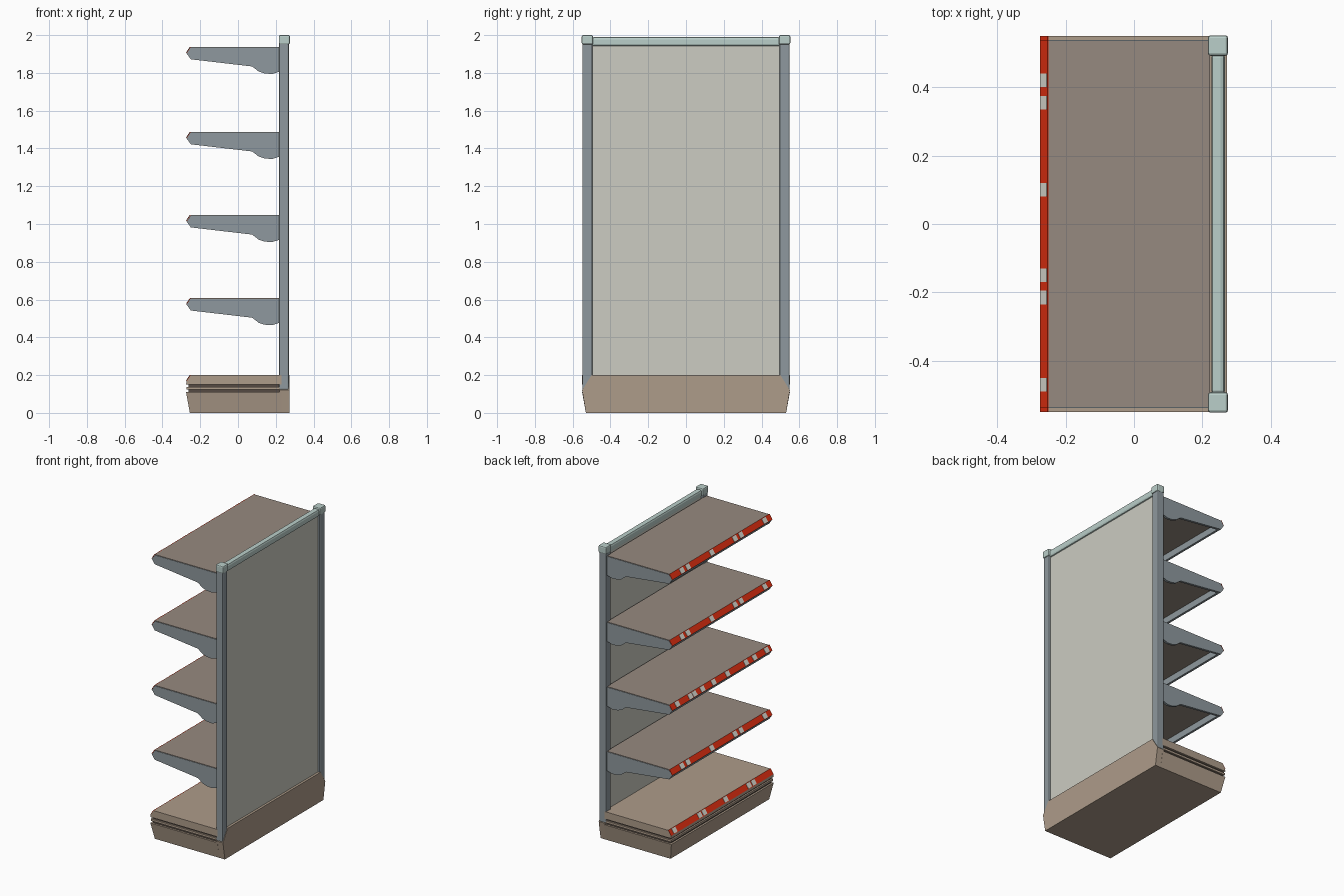
import bpy, bmesh
from mathutils import Vector

if "Cube" in bpy.data.objects:
    bpy.data.objects.remove(bpy.data.objects["Cube"])


def srgb(r, g, b):
    f = lambda c: c / 12.92 if c <= 0.04045 else ((c + 0.055) / 1.055) ** 2.4
    return (f(r), f(g), f(b), 1.0)


def material(name, *rgb):
    m = bpy.data.materials.new(name)
    m.diffuse_color = srgb(*rgb)
    m.use_nodes = True
    m.node_tree.nodes["Principled BSDF"].inputs["Base Color"].default_value = m.diffuse_color
    return m


TAN = material("tan base", 0.68, 0.61, 0.54)
BROWN = material("brown shelf", 0.59, 0.54, 0.50)
GREY = material("steel grey", 0.56, 0.60, 0.62)
PALE = material("pale green cap", 0.73, 0.81, 0.79)
PANEL = material("off white panel", 0.80, 0.80, 0.76)
RED = material("red strip", 0.90, 0.19, 0.07)
TAG = material("white tag", 0.88, 0.88, 0.84)
DARK = material("dark groove", 0.33, 0.29, 0.26)


def loft(name, rings, mat, bevel=0.0):
    """Solid through a list of equal-length point rings."""
    bm = bmesh.new()
    vs = [[bm.verts.new(p) for p in ring] for ring in rings]
    n = len(rings[0])
    for a, b in zip(vs, vs[1:]):
        for i in range(n):
            j = (i + 1) % n
            bm.faces.new((a[i], a[j], b[j], b[i]))
    bm.faces.new(vs[0])
    bm.faces.new(vs[-1])
    bmesh.ops.recalc_face_normals(bm, faces=bm.faces)
    me = bpy.data.meshes.new(name)
    bm.to_mesh(me)
    bm.free()
    me.materials.append(mat)
    ob = bpy.data.objects.new(name, me)
    bpy.context.collection.objects.link(ob)
    if bevel:
        mod = ob.modifiers.new("bevel", "BEVEL")
        mod.width, mod.segments = bevel, 2
    return ob


def extrude_y(name, profile, y0, y1, mat, z=0.0):
    """Extrude an x-z profile along y, raised by z."""
    return loft(name, [[(x, y, h + z) for x, h in profile] for y in (y0, y1)], mat)


def rect(x0, x1, y0, y1, z):
    return [(x0, y0, z), (x1, y0, z), (x1, y1, z), (x0, y1, z)]


def box(name, x0, x1, y0, y1, z0, z1, mat, bevel=0.0):
    return loft(name, [rect(x0, x1, y0, y1, z) for z in (z0, z1)], mat, bevel)


# sloping front edge, relative to a shelf top
LOW, HIGH = Vector((-0.272, -0.033)), Vector((-0.25, 0.0))
OUT = Vector((-(HIGH - LOW).y, (HIGH - LOW).x)).normalized()


def slope_plate(name, t0, t1, d0, d1, y0, y1, z, mat):
    a, b = LOW.lerp(HIGH, t0), LOW.lerp(HIGH, t1)
    pts = [a + OUT * d0, b + OUT * d0, b + OUT * d1, a + OUT * d1]
    extrude_y(name, [tuple(p) for p in pts], y0, y1, mat, z)


def label_strip(z, half, tags):
    slope_plate("price_strip", 0, 1, 0, 0.003, -half, half, z, RED)
    for y in tags:
        slope_plate("price_tag", 0.08, 0.92, 0.003, 0.005, y - 0.02, y + 0.02, z, TAG)


# base: tapered plinth, ribbed groove, top slab
loft("base_plinth", [rect(-0.255, 0.23, -0.53, 0.53, 0),
                     rect(-0.275, 0.23, -0.55, 0.55, 0.11)], TAN)
box("base_groove", -0.262, 0.22, -0.537, 0.537, 0.11, 0.155, DARK)
box("base_groove_rib", -0.273, 0.22, -0.548, 0.548, 0.124, 0.138, TAN)
extrude_y("base_top", [(-0.275, 0.15), (0.23, 0.15), (0.23, 0.2), (-0.25, 0.2),
                       (-0.272, 0.167)], -0.55, 0.55, TAN)
label_strip(0.2, 0.55, [0.5, 0.23, 0.18, -0.05, -0.3, -0.35])

# base back with sloping shoulders in front of the posts
back = [(-0.53, 0), (0.53, 0), (0.55, 0.12), (0.5, 0.2), (-0.5, 0.2), (-0.55, 0.12)]
loft("base_back", [[(x, y, z) for y, z in back] for x in (0.22, 0.272)], TAN)

# uprights with caps
for s in (-1, 1):
    y0, y1 = sorted((s * 0.495, s * 0.549))
    box("post", 0.218, 0.269, y0, y1, 0.12, 1.96, GREY, 0.008)
    y0, y1 = sorted((s * 0.492, s * 0.552))
    box("post_cap", 0.216, 0.275, y0, y1, 1.95, 2.0, PALE, 0.008)

# back panel and top rail
box("back_panel", 0.234, 0.256, -0.5, 0.5, 0.18, 1.95, PANEL)
box("top_rail", 0.226, 0.266, -0.5, 0.5, 1.94, 1.99, PALE, 0.013)

# four shelves: plate, nose, end brackets, price strip
USUAL = [0.42, 0.355, 0.1, -0.15, -0.215, -0.47]
MANY = [0.47, 0.33, 0.285, 0.2, 0.08, -0.07, -0.27, -0.36, -0.49]
NOSE = [(-0.25, 0), (-0.272, -0.033), (-0.25, -0.063), (-0.235, -0.063), (-0.235, 0)]
BRACKET = [(-0.25, -0.003), (-0.272, -0.033), (-0.25, -0.065), (0.075, -0.103),
           (0.11, -0.13), (0.14, -0.14), (0.18, -0.143), (0.22, -0.13), (0.22, -0.003)]
for z, tags in ((1.937, USUAL), (1.487, USUAL), (1.047, MANY), (0.607, USUAL)):
    box("shelf_plate", -0.25, 0.222, -0.535, 0.535, z - 0.02, z, BROWN)
    extrude_y("shelf_nose", NOSE, -0.535, 0.535, GREY, z - 0.001)
    for s in (-1, 1):
        extrude_y("shelf_bracket", BRACKET, s * 0.522, s * 0.538, GREY, z)
    label_strip(z, 0.538, tags)
